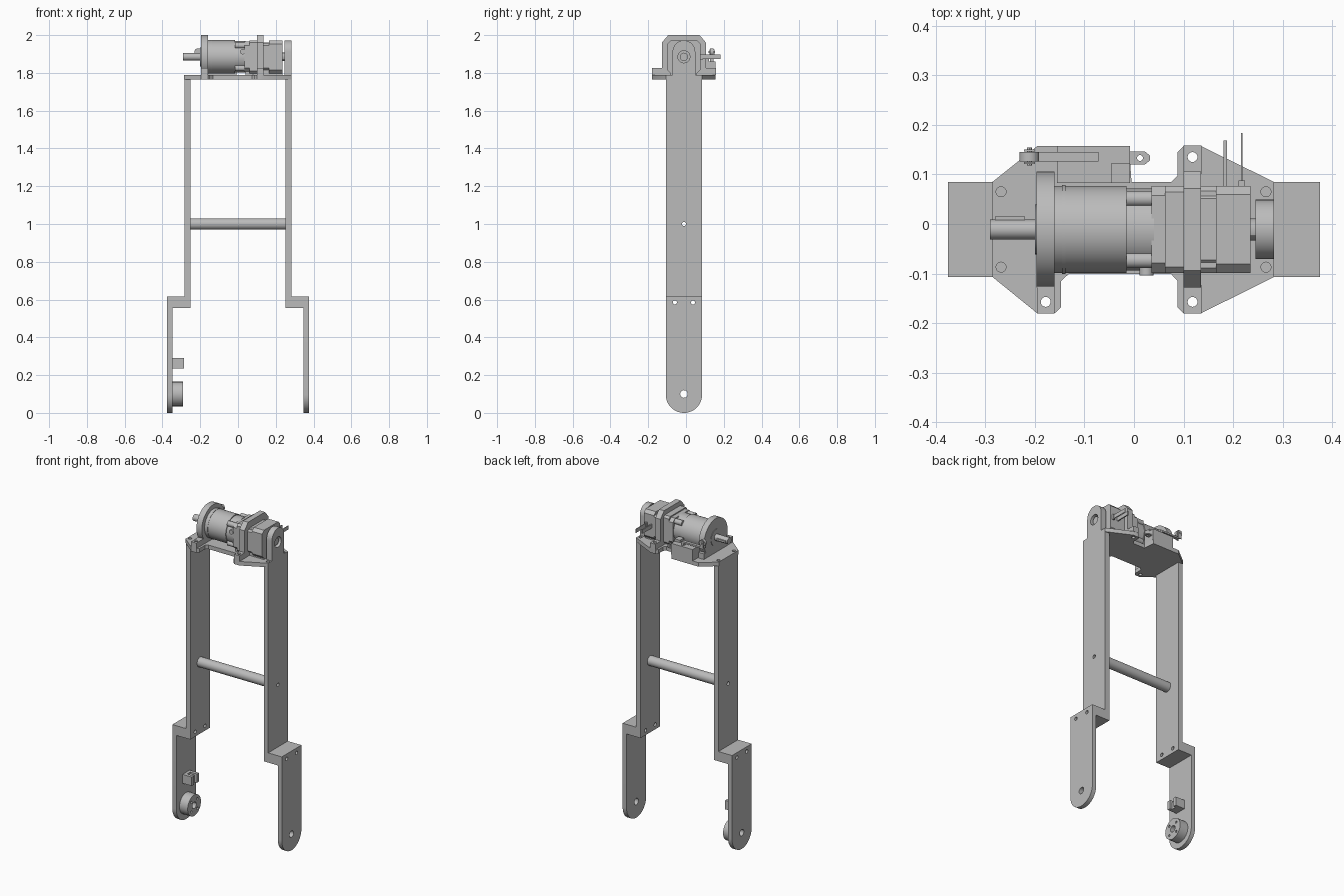
import bpy, math
from mathutils import Matrix, Vector

cube = bpy.data.objects.get("Cube")
if cube:
    bpy.data.objects.remove(cube)

grey = bpy.data.materials.new("plain_grey")
grey.use_nodes = True
grey.diffuse_color = (0.5, 0.5, 0.5, 1)
grey.node_tree.nodes["Principled BSDF"].inputs["Base Color"].default_value = (0.5, 0.5, 0.5, 1)

CY = -0.011    # centre line of legs and motor
AZ = 1.885     # height of the motor axis
HALF = 0.096   # half width of the legs
ROT = {
    "x": Matrix(((0, 0, 1), (1, 0, 0), (0, 1, 0))),
    "y": Matrix(((0, 1, 0), (0, 0, 1), (1, 0, 0))),
    "z": Matrix.Identity(3),
}


def arc(cu, cv, r, start=0, end=360, n=32):
    full = end - start == 360
    steps = n if full else n - 1
    angles = [math.radians(start + (end - start) * i / steps) for i in range(n)]
    return [(cu + r * math.cos(a), cv + r * math.sin(a)) for a in angles]


def plate(name, outline, axis, lo, hi, holes=()):
    """Extrude an outline with round holes (u, v, radius) along an axis."""
    curve = bpy.data.curves.new(name, "CURVE")
    curve.dimensions = "2D"
    curve.fill_mode = "BOTH"
    curve.extrude = (hi - lo) / 2
    for pts in [outline] + [arc(*h, n=20) for h in holes]:
        spline = curve.splines.new("POLY")
        spline.points.add(len(pts) - 1)
        for p, (u, v) in zip(spline.points, pts):
            p.co = (u, v, 0, 1)
        spline.use_cyclic_u = True
    ob = bpy.data.objects.new(name, curve)
    bpy.context.collection.objects.link(ob)
    rot = ROT[axis]
    ob.matrix_world = Matrix.Translation(rot @ Vector((0, 0, (lo + hi) / 2))) @ rot.to_4x4()
    bpy.ops.object.select_all(action="DESELECT")
    ob.select_set(True)
    bpy.context.view_layer.objects.active = ob
    bpy.ops.object.convert(target="MESH")
    ob = bpy.context.object
    ob.data.materials.clear()
    ob.data.materials.append(grey)
    bpy.ops.object.shade_smooth_by_angle(angle=math.radians(30))
    return ob


def box(name, x, y, z):
    pts = [(x[0], y[0]), (x[1], y[0]), (x[1], y[1]), (x[0], y[1])]
    return plate(name, pts, "z", *z)


def rod(name, u, v, r, axis, lo, hi, bore=0, n=48):
    holes = [(u, v, bore)] if bore else []
    return plate(name, arc(u, v, r, n=n), axis, lo, hi, holes)


# Legs, step blocks and rounded feet on both sides
L, R = CY - HALF, CY + HALF
bolts = [(CY - 0.048, 0.585, 0.011), (CY + 0.048, 0.585, 0.011)]
foot = arc(CY, HALF, HALF, 180, 360, 24) + [(R, 0.615), (L, 0.615)]
shin = [(L, 0.555), (R, 0.555), (R, 1.765), (L, 1.765)]
step = [(L, 0.555), (R, 0.555), (R, 0.615), (L, 0.615)]
for side, s in (("left", 1), ("right", -1)):
    def span(a, b):
        return sorted((s * a, s * b))
    plate(side + "_foot", foot, "x", *span(0.348, 0.375), [(CY, 0.1, 0.02)] + bolts)
    plate(side + "_step_block", step, "x", *span(0.282, 0.348), bolts)
    plate(side + "_leg", shin, "x", *span(0.252, 0.282), [(CY, 1.0, 0.011)] + bolts)

# Cross tube between the legs
rod("cross_tube", CY, 1.0, 0.03, "x", -0.252, 0.252, bore=0.011)

# Hub and sensor block on the inside of the right foot
screw_holes = [(u, v, 0.007) for u, v in arc(CY, 0.1, 0.042, 45, 405, 4)]
plate("foot_hub", arc(CY, 0.1, 0.065, n=48), "x", -0.348, -0.292, [(CY, 0.1, 0.02)] + screw_holes)
box("sensor_base", (-0.348, -0.33), (CY - 0.035, CY + 0.035), (0.235, 0.29))
for y in (CY - 0.025, CY + 0.025):
    box("sensor_arm", (-0.33, -0.285), (y - 0.01, y + 0.01), (0.235, 0.29))
box("sensor_core", (-0.33, -0.3), (CY - 0.015, CY + 0.015), (0.235, 0.28))

# Top plate with ears
deck = [(-0.285, R), (-0.195, 0.157), (-0.01, 0.157), (-0.005, R), (0.075, R), (0.088, 0.098),
        (0.088, 0.145), (0.1, 0.157), (0.135, 0.157), (0.282, R), (0.282, L), (0.135, -0.18),
        (0.1, -0.18), (0.088, -0.168), (0.088, -0.115), (0.075, -0.101), (-0.132, -0.101),
        (-0.147, -0.115), (-0.147, -0.168), (-0.16, -0.18), (-0.195, -0.18), (-0.285, L)]
deck_holes = [(x, CY + d, 0.01) for x in (-0.268, 0.266) for d in (-0.076, 0.076)]
ear_holes = [(0.118, 0.135, 0.01), (0.118, -0.157, 0.01), (-0.178, -0.157, 0.01)]
plate("top_plate", deck, "z", 1.765, 1.79, deck_holes + ear_holes)

# Mounting ears on the top plate
for i, (x, y, r) in enumerate(ear_holes):
    inner = CY + math.copysign(0.112, y - CY)
    outer = CY + math.copysign(0.169, y - CY)
    pts = [(x - 0.018, inner), (x + 0.018, inner), (x + 0.018, outer), (x - 0.018, outer)]
    plate("mount_ear", pts, "z", 1.79, 1.825, [(x, y, r)])

# Front round flange with its saddle
rod("front_flange", CY, AZ, 0.115, "x", -0.197, -0.16, bore=0.05, n=64)
box("flange_saddle", (-0.197, -0.16), (CY - 0.117, CY + 0.117), (1.79, 1.825))
rod("flange_boss", CY, AZ, 0.05, "x", -0.2, -0.155)

# Rear chamfered bracket
half = [(0.117, 1.79), (0.117, 1.96), (0.083, 2.0)]
bracket = [(CY + d, z) for d, z in half] + [(CY - d, z) for d, z in reversed(half)]
plate("rear_bracket", bracket, "x", 0.1, 0.135)

# Output shaft with key
rod("output_shaft", CY, AZ, 0.02, "x", -0.29, -0.19)
box("shaft_key", (-0.28, -0.22), (CY + 0.012, CY + 0.026), (AZ - 0.006, AZ + 0.006))

# Gearbox barrel
rod("gearbox_barrel", CY, AZ, 0.088, "x", -0.16, -0.015, n=64)
rod("gearbox_collar", CY, AZ, 0.0895, "x", -0.145, -0.138, n=64)
rod("gearbox_neck", CY, AZ, 0.083, "x", -0.015, 0.04, n=64)
for d in (-0.062, 0.062):
    for e in (-0.06, 0.06):
        rod("gearbox_bolt", CY + d, AZ + e, 0.016, "x", -0.015, 0.06, n=16)
rod("side_screw", AZ + 0.027, 0.025, 0.014, "y", -0.104, -0.07, n=20)


# Motor housing with clipped corners
def housing(name, w, h, c, lo, hi):
    q = [(w, -h + c), (w, h - c), (w - c, h), (c - w, h), (-w, h - c), (-w, c - h), (c - w, -h), (w - c, -h)]
    plate(name, [(CY + u, AZ + v) for u, v in q], "x", lo, hi)


housing("motor_front_cap", 0.088, 0.08, 0.02, 0.035, 0.062)
housing("motor_block", 0.088, 0.087, 0.012, 0.062, 0.1)
housing("motor_body", 0.072, 0.075, 0.01, 0.13, 0.165)
housing("motor_middle", 0.088, 0.07, 0.01, 0.135, 0.165)
housing("motor_rear_cap", 0.088, 0.087, 0.018, 0.165, 0.235)
box("motor_base", (0.04, 0.235), (CY - 0.07, CY + 0.07), (1.79, 1.815))

# Rear bearing lug above the left leg
lug = [(CY - 0.06, 1.79), (CY + 0.06, 1.79)] + arc(CY, 1.912, 0.06, 0, 180, 20)
plate("bearing_lug", lug, "x", 0.245, 0.282, [(CY, AZ, 0.032)])
rod("rear_shaft", CY, AZ, 0.022, "x", 0.23, 0.272, n=12)

# Electrical terminals at the back of the motor
box("thick_terminal", (0.18, 0.187), (0.07, 0.168), (AZ - 0.012, AZ + 0.012))
box("thin_terminal", (0.216, 0.219), (0.07, 0.183), (AZ - 0.012, AZ + 0.012))
box("terminal_base", (0.211, 0.224), (0.07, 0.088), (AZ - 0.016, AZ + 0.016))

# Limit switch with lever and roller
box("switch_body", (-0.155, -0.008), (0.083, 0.157), (1.79, 1.86))
box("switch_step", (-0.045, -0.008), (0.083, 0.123), (1.86, 1.875))
box("switch_lever", (-0.21, -0.072), (0.126, 0.145), (1.875, 1.885))
box("lever_pivot", (-0.085, -0.072), (0.126, 0.145), (1.855, 1.88))
for y in (0.123, 0.148):
    box("roller_fork", (-0.222, -0.2), (y - 0.002, y + 0.002), (1.875, 1.925))
rod("lever_roller", 1.91, -0.211, 0.02, "y", 0.126, 0.145, n=24)
rod("roller_pin", 1.91, -0.211, 0.005, "y", 0.118, 0.154, n=12)
tab = [(-0.01, 0.12), (0.022, 0.12), (0.032, 0.128), (0.032, 0.138), (0.022, 0.146), (-0.01, 0.146)]
plate("switch_tab", tab, "z", 1.82, 1.827, [(0.012, 0.133, 0.006)])
